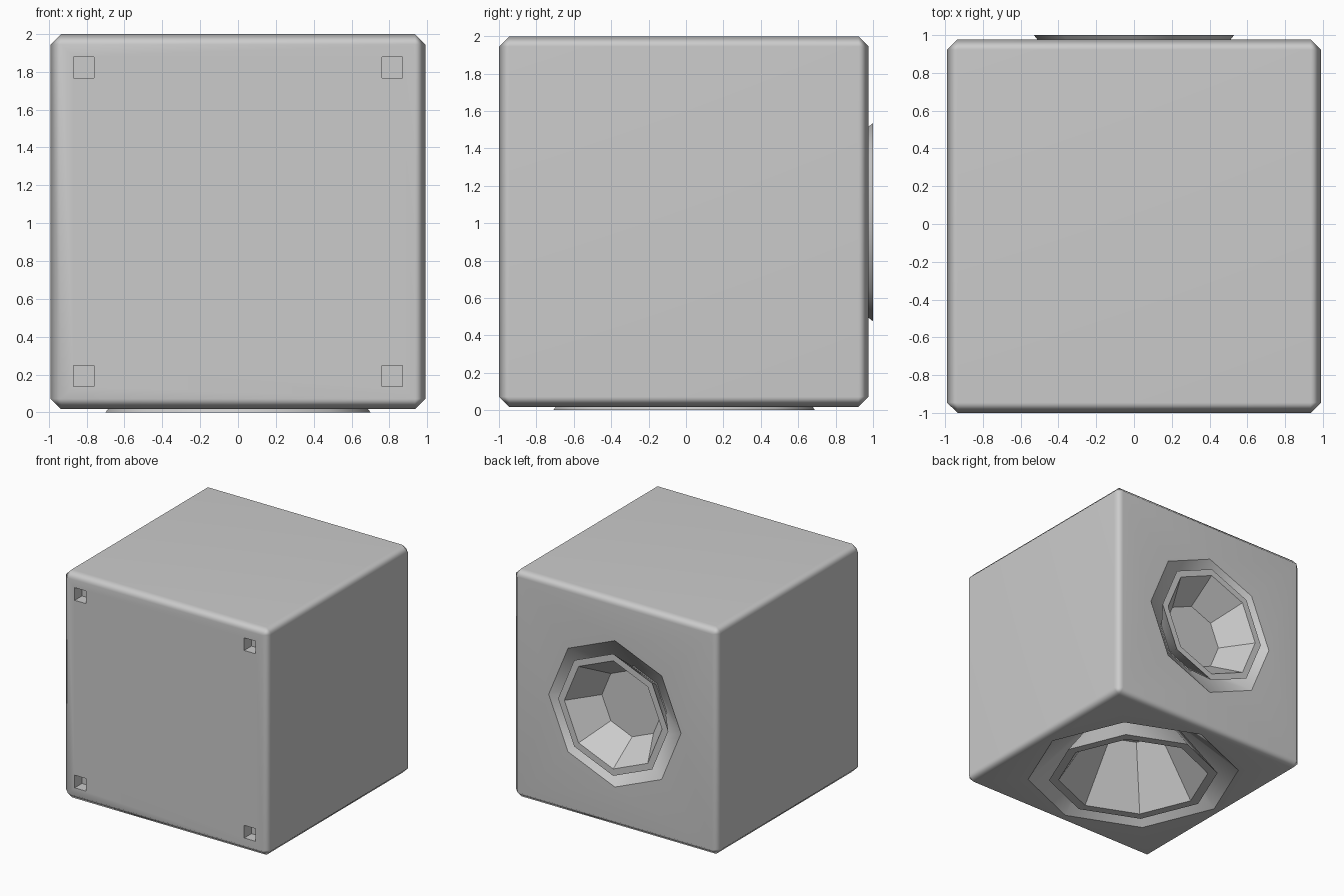
import bpy, bmesh
from math import sin, cos, tau, pi, radians
from mathutils import Matrix, Vector

if "Cube" in bpy.data.objects:
    bpy.data.objects.remove(bpy.data.objects["Cube"])

SIDES = 8
CENTRE = Vector((0, -0.0115, 1.008))
HALF = Vector((0.99, 0.9885, 0.991))


def make_object(name, bm):
    bmesh.ops.recalc_face_normals(bm, faces=bm.faces)
    me = bpy.data.meshes.new(name)
    bm.to_mesh(me)
    bm.free()
    ob = bpy.data.objects.new(name, me)
    bpy.context.collection.objects.link(ob)
    return ob


def box(name, centre, size, bevel=0):
    bm = bmesh.new()
    bmesh.ops.create_cube(bm, size=1)
    bmesh.ops.scale(bm, vec=size, verts=bm.verts)
    if bevel:
        bmesh.ops.bevel(bm, geom=bm.edges[:], offset=bevel, segments=1,
                        affect='EDGES')
    bmesh.ops.translate(bm, vec=centre, verts=bm.verts)
    return make_object(name, bm)


def lathe(name, profile, matrix):
    """Octagonal solid from (radius, depth) points, capped at both ends if open."""
    bm = bmesh.new()
    rings = [[bm.verts.new((r * cos(tau * i / SIDES), r * sin(tau * i / SIDES), d))
              for i in range(SIDES)] for r, d in profile]
    for a, b in zip(rings, rings[1:]):
        for i in range(SIDES):
            j = (i + 1) % SIDES
            bm.faces.new((a[i], a[j], b[j], b[i]))
    bm.faces.new(rings[0])
    bm.faces.new(rings[-1])
    bm.transform(matrix)
    return make_object(name, bm)


def smooth(ob, angle):
    bpy.ops.object.select_all(action='DESELECT')
    ob.select_set(True)
    bpy.context.view_layer.objects.active = ob
    bpy.ops.object.shade_smooth_by_angle(angle=radians(angle))


cutters = []


def driver(name, matrix, hole_r, rim_r, rim_in, plate_r, depth):
    # Conical pocket in the cabinet, continued a little past the surface
    back = depth + 0.02
    end_r = plate_r + 0.03
    slope = (hole_r - end_r) / (back - 0.02)
    cutters.append(lathe(name + "_pocket",
                         [(hole_r + slope * 0.07, -0.05), (end_r, back)], matrix))
    # Flared cone with a flat rim and a flat plate at its bottom
    ob = lathe(name, [(plate_r, depth), (rim_in, 0), (rim_r, 0),
                      (plate_r + 0.01, depth + 0.03)], matrix)
    smooth(ob, 37)


# Drivers in the back and the underside
driver("back_cone", Matrix.Translation((0, 1, 1.005)) @ Matrix.Rotation(pi / 2, 4, 'X'),
       0.64, 0.53, 0.47, 0.29, 0.26)
driver("bottom_cone", Matrix.Translation((0, -0.01, 0)),
       0.87, 0.70, 0.62, 0.30, 0.50)

# Square sockets in the front corners
for sx in (-1, 1):
    for sz in (-1, 1):
        cutters.append(box("socket_cutter", (0.815 * sx, -1, 1.008 + 0.815 * sz),
                           (0.11, 0.2, 0.11)))

# Cabinet
cabinet = box("cabinet", CENTRE, HALF * 2, bevel=0.055)
bpy.context.view_layer.objects.active = cabinet
for c in cutters:
    c.hide_render = True
    mod = cabinet.modifiers.new("cut", 'BOOLEAN')
    mod.operation = 'DIFFERENCE'
    mod.solver = 'EXACT'
    mod.object = c
    bpy.ops.object.modifier_apply(modifier=mod.name)
for c in cutters:
    bpy.data.objects.remove(c)

# Soft chamfers on the cabinet, crisp edges round its openings
bm = bmesh.new()
bm.from_mesh(cabinet.data)
for f in bm.faces:
    f.smooth = True
for e in bm.edges:
    mid = (e.verts[0].co + e.verts[1].co) / 2 - CENTRE
    outer = sum(abs(c) > 0.92 for c in mid) >= 2
    e.smooth = outer or e.calc_face_angle(0) < radians(35)
bm.to_mesh(cabinet.data)
bm.free()
wn = cabinet.modifiers.new("even_normals", 'WEIGHTED_NORMAL')
wn.keep_sharp = True
